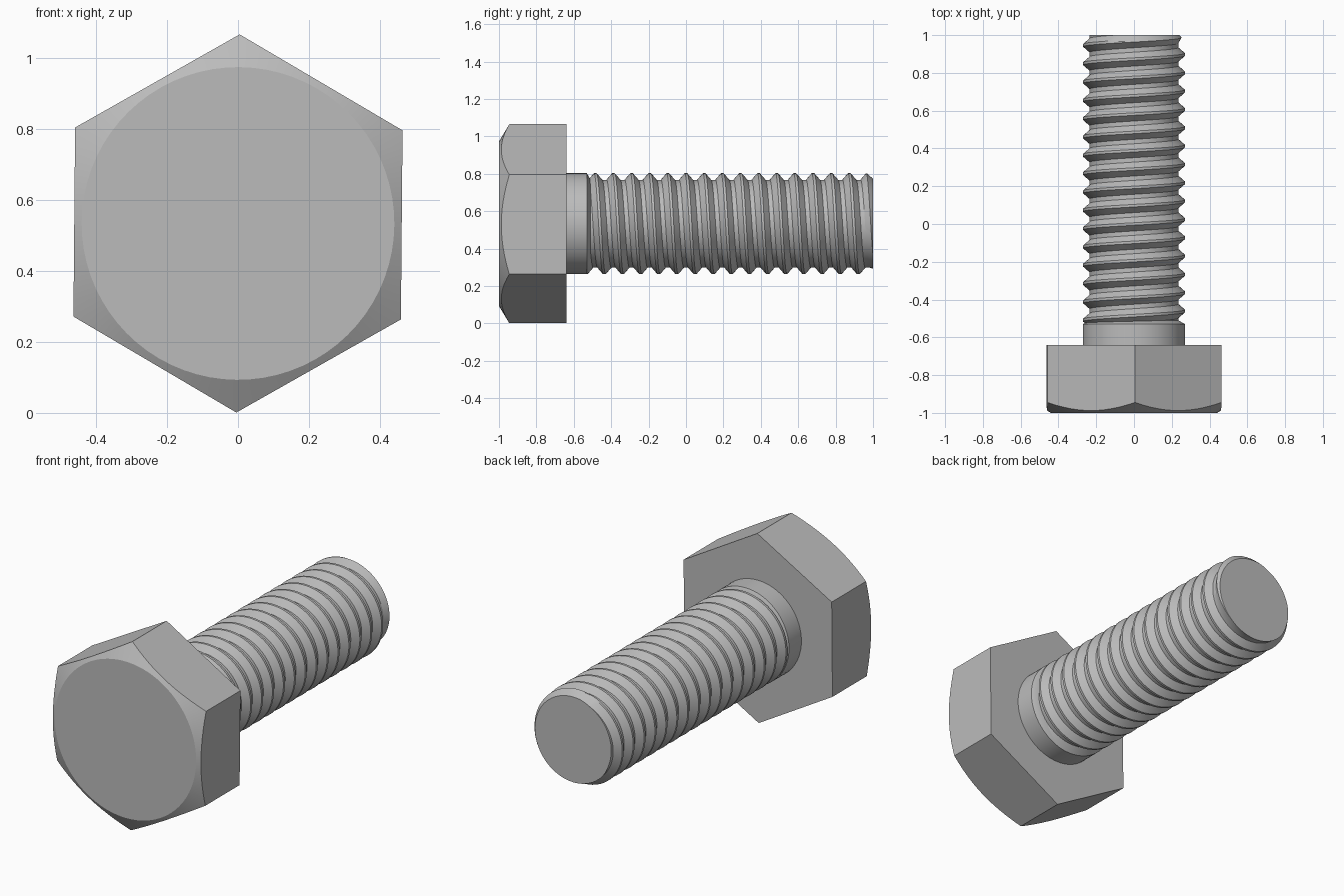
import bpy, bmesh, math

cube = bpy.data.objects.get("Cube")
if cube:
    bpy.data.objects.remove(cube, do_unlink=True)

AXIS_Z = 0.533
FRONT, HEAD_BACK, THREAD_START, TIP = -1.0, -0.64, -0.53, 1.0
CORNER_R, FACE_R = 0.532, 0.44
CREST_R, ROOT_R, PITCH = 0.27, 0.235, 0.097
SEGS = 72

steel = bpy.data.materials.new("steel grey")
steel.use_nodes = True
colour = (0.5, 0.5, 0.5, 1)
steel.diffuse_color = colour
steel.node_tree.nodes["Principled BSDF"].inputs["Base Color"].default_value = colour


def at(r, a, y):
    """Point at radius r and angle a around the bolt axis."""
    return (r * math.sin(a), y, AXIS_Z + r * math.cos(a))


def finish(name, bm, angle):
    bmesh.ops.remove_doubles(bm, verts=bm.verts, dist=1e-5)
    bmesh.ops.recalc_face_normals(bm, faces=bm.faces)
    mesh = bpy.data.meshes.new(name)
    bm.to_mesh(mesh)
    bm.free()
    mesh.materials.append(steel)
    obj = bpy.data.objects.new(name, mesh)
    bpy.context.collection.objects.link(obj)
    bpy.ops.object.select_all(action='DESELECT')
    obj.select_set(True)
    bpy.context.view_layer.objects.active = obj
    bpy.ops.object.shade_smooth_by_angle(angle=math.radians(angle))


def skin(bm, rings, cap_first=True, cap_last=True):
    """Join closed rings of points with quads and cap the ends."""
    loops = [[bm.verts.new(p) for p in ring] for ring in rings]
    for a, b in zip(loops, loops[1:]):
        for i in range(len(a)):
            j = (i + 1) % len(a)
            bm.faces.new((a[i], a[j], b[j], b[i]))
    if cap_first:
        bm.faces.new(loops[0])
    if cap_last:
        bm.faces.new(loops[-1])


# Hex head: a cone cuts curved chamfers into the front of the six flats
def hex_radius(a):
    return CORNER_R * math.cos(math.pi / 6) / math.cos(a % (math.pi / 3) - math.pi / 6)


angles = [math.tau * i / SEGS for i in range(SEGS)]
tilt = math.radians(0.5)
face, rim, back = [], [], []
for a in angles:
    r = hex_radius(a)
    face.append(at(FACE_R, a + tilt, FRONT))
    rim.append(at(r, a + tilt, FRONT + 0.6 * (r - FACE_R)))
    back.append(at(r, a + tilt, HEAD_BACK))
bm = bmesh.new()
skin(bm, [face, rim, back])
finish("hex_head", bm, 25)

# Plain shank below the head, tapering into the thread
bm = bmesh.new()
profile = [(CREST_R, HEAD_BACK - 0.01), (CREST_R, THREAD_START), (ROOT_R, THREAD_START + 0.02)]
skin(bm, [[at(r, a, y) for a in angles] for r, y in profile])
finish("shank", bm, 30)


# Right-handed helical thread with flat crests, flat roots and a chamfered tip
def thread_radius(y, a):
    phase = (y / PITCH - a / math.tau) % 1
    height = min(1, max(0, (abs(phase - 0.5) - 0.12) / 0.31))
    r = ROOT_R + (CREST_R - ROOT_R) * height
    return min(r, 0.24 + (TIP - y) * 0.9)


stops = (0, 0.07, 0.38, 0.62, 0.93)
first, last = math.floor(THREAD_START / PITCH) - 2, math.ceil(TIP / PITCH) + 1
bm = bmesh.new()
columns = []
for i in range(SEGS + 1):
    a = math.tau * i / SEGS
    column = []
    for turn in range(first, last + 1):
        for s in stops:
            y = PITCH * (turn + s + a / math.tau)
            y = min(TIP, max(THREAD_START, y))
            column.append(bm.verts.new(at(thread_radius(y, a), a, y)))
    columns.append(column)
for c, d in zip(columns, columns[1:]):
    for k in range(len(c) - 1):
        if max(c[k + 1].co.y, d[k + 1].co.y) > THREAD_START and min(c[k].co.y, d[k].co.y) < TIP:
            bm.faces.new((c[k], d[k], d[k + 1], c[k + 1]))
bmesh.ops.delete(bm, geom=[v for v in bm.verts if not v.link_faces], context='VERTS')
bmesh.ops.remove_doubles(bm, verts=bm.verts, dist=1e-5)
# Flat end of the threaded rod
bm.faces.new([bm.verts.new(at(thread_radius(TIP, a), a, TIP)) for a in angles])
finish("threaded_rod", bm, 25)
